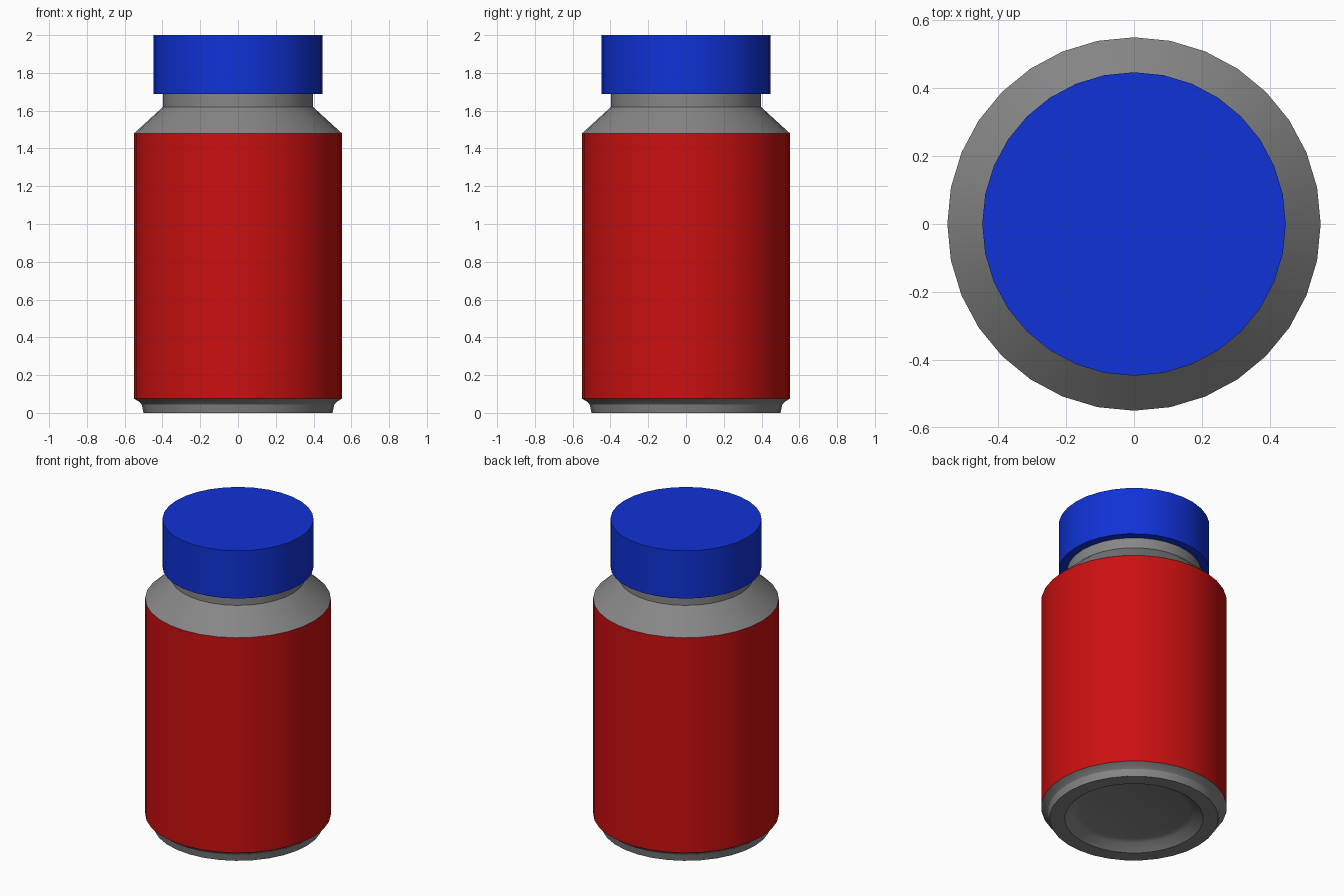
import bpy
import bmesh
from math import cos, sin, pi, radians

SIDES = 32

cube = bpy.data.objects.get("Cube")
if cube:
    bpy.data.objects.remove(cube, do_unlink=True)


def make_material(name, rgb):
    mat = bpy.data.materials.new(name)
    mat.use_nodes = True
    mat.diffuse_color = (*rgb, 1)
    bsdf = next(n for n in mat.node_tree.nodes if n.type == 'BSDF_PRINCIPLED')
    bsdf.inputs["Base Color"].default_value = (*rgb, 1)
    return mat


def lathe(name, profile, materials, rule=lambda face: 0):
    """Turn a (radius, z) profile around z and close both ends."""
    bm = bmesh.new()
    rings = []
    for r, z in profile:
        rings.append([bm.verts.new((r * cos(2 * pi * i / SIDES),
                                    r * sin(2 * pi * i / SIDES), z))
                      for i in range(SIDES)])
    for low, high in zip(rings, rings[1:]):
        for i in range(SIDES):
            j = (i + 1) % SIDES
            bm.faces.new((low[i], low[j], high[j], high[i]))
    bm.faces.new(rings[0][::-1])
    bm.faces.new(rings[-1])
    bm.normal_update()
    for face in bm.faces:
        face.material_index = rule(face)
    mesh = bpy.data.meshes.new(name)
    bm.to_mesh(mesh)
    bm.free()
    for mat in materials:
        mesh.materials.append(mat)
    obj = bpy.data.objects.new(name, mesh)
    bpy.context.collection.objects.link(obj)
    bpy.ops.object.select_all(action='DESELECT')
    obj.select_set(True)
    bpy.context.view_layer.objects.active = obj
    bpy.ops.object.shade_smooth_by_angle(angle=radians(25))
    return obj


grey = make_material("grey plastic", (0.24, 0.24, 0.24))
red = make_material("red label", (0.60, 0.005, 0.005))
blue = make_material("blue cap", (0.005, 0.032, 0.68))

# Bottle: recessed base, flared foot, straight wall, sloped shoulder, neck
bottle_profile = [
    (0.33, 0.05), (0.36, 0.04), (0.41, 0.0),
    (0.50, 0.0), (0.51, 0.045), (0.525, 0.06), (0.55, 0.075),
    (0.55, 1.48), (0.397, 1.62), (0.397, 1.75),
]


# The label covers the tall straight wall
def label_rule(face):
    return 1 if 0.5 < face.calc_center_median().z < 1.2 else 0


lathe("bottle", bottle_profile, [grey, red], label_rule)

# Cap: plain disc overhanging the neck
lathe("cap", [(0.447, 1.688), (0.447, 2.0)], [blue])
